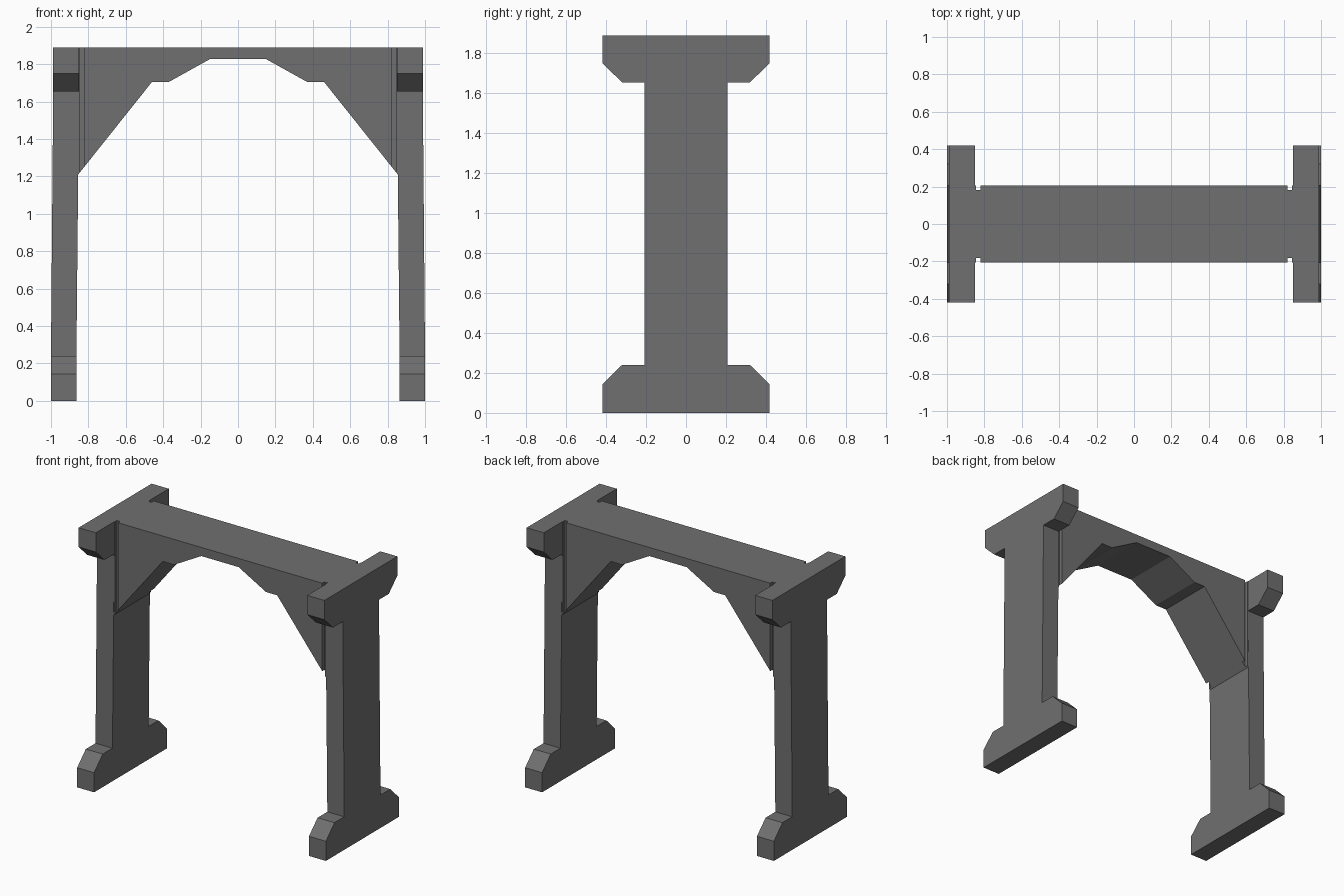
import bpy, bmesh

if "Cube" in bpy.data.objects:
    bpy.data.objects.remove(bpy.data.objects["Cube"])

# Dark stone colour
dark = bpy.data.materials.new("dark_grey")
dark.diffuse_color = (0.16, 0.16, 0.16, 1)
dark.use_nodes = True
dark.node_tree.nodes["Principled BSDF"].inputs["Base Color"].default_value = dark.diffuse_color


def prism(name, loop_a, loop_b, caps):
    """Closed solid between two matching loops, with each end split into caps."""
    n = len(loop_a)
    faces = [[i, (i + 1) % n, n + (i + 1) % n, n + i] for i in range(n)]
    for cap in caps:
        faces += [cap, [n + i for i in cap]]
    mesh = bpy.data.meshes.new(name)
    mesh.from_pydata(loop_a + loop_b, [], faces)
    bm = bmesh.new()
    bm.from_mesh(mesh)
    bmesh.ops.recalc_face_normals(bm, faces=bm.faces)
    bm.to_mesh(mesh)
    bm.free()
    mesh.materials.append(dark)
    obj = bpy.data.objects.new(name, mesh)
    bpy.context.collection.objects.link(obj)
    return obj


# Side posts: flared foot, slightly leaning shaft, flared head
FOOT, HEAD, TOP = 0.24, 1.655, 1.89
half = [(0.419, 0), (0.419, 0.143), (0.32, FOOT), (0.208, FOOT),
        (0.208, HEAD), (0.32, HEAD), (0.419, 1.75), (0.419, TOP)]
outline = half + [(-y, z) for y, z in reversed(half)]
post_caps = [[0, 1, 2, 3, 12, 13, 14, 15], [3, 4, 11, 12],
             [4, 5, 6, 7, 8, 9, 10, 11]]

for side, s in (("left", -1), ("right", 1)):
    inner = [(s * (0.864 if z <= FOOT else 0.85), y, z) for y, z in outline]
    outer = [(s * (1.0 if z <= FOOT else 0.988), y, z) for y, z in outline]
    prism(side + "_post", inner, outer, post_caps)

# Arched lintel with angled braces
right = [(0.15, 1.827), (0.37, 1.705), (0.46, 1.705), (0.8545, 1.21),
         (0.85, HEAD), (0.85, TOP)]
arch = right + [(-x, z) for x, z in reversed(right)]
lintel = prism("arched_lintel", [(x, -0.207, z) for x, z in arch],
               [(x, 0.207, z) for x, z in arch], [list(range(len(arch)))])

# Vertical grooves at both ends of the lintel, front and back
for sx in (-1, 1):
    for sy in (-1, 1):
        ring = [(sx * x, sy * y) for x, y in
                ((0.822, 0.182), (0.846, 0.182), (0.846, 0.3), (0.822, 0.3))]
        cutter = prism("groove_cutter", [(x, y, 1.0) for x, y in ring],
                       [(x, y, 2.0) for x, y in ring], [[0, 1, 2, 3]])
        cutter.hide_render = True
        cutter.hide_set(True)
        mod = lintel.modifiers.new("groove", 'BOOLEAN')
        mod.operation = 'DIFFERENCE'
        mod.solver = 'EXACT'
        mod.object = cutter
